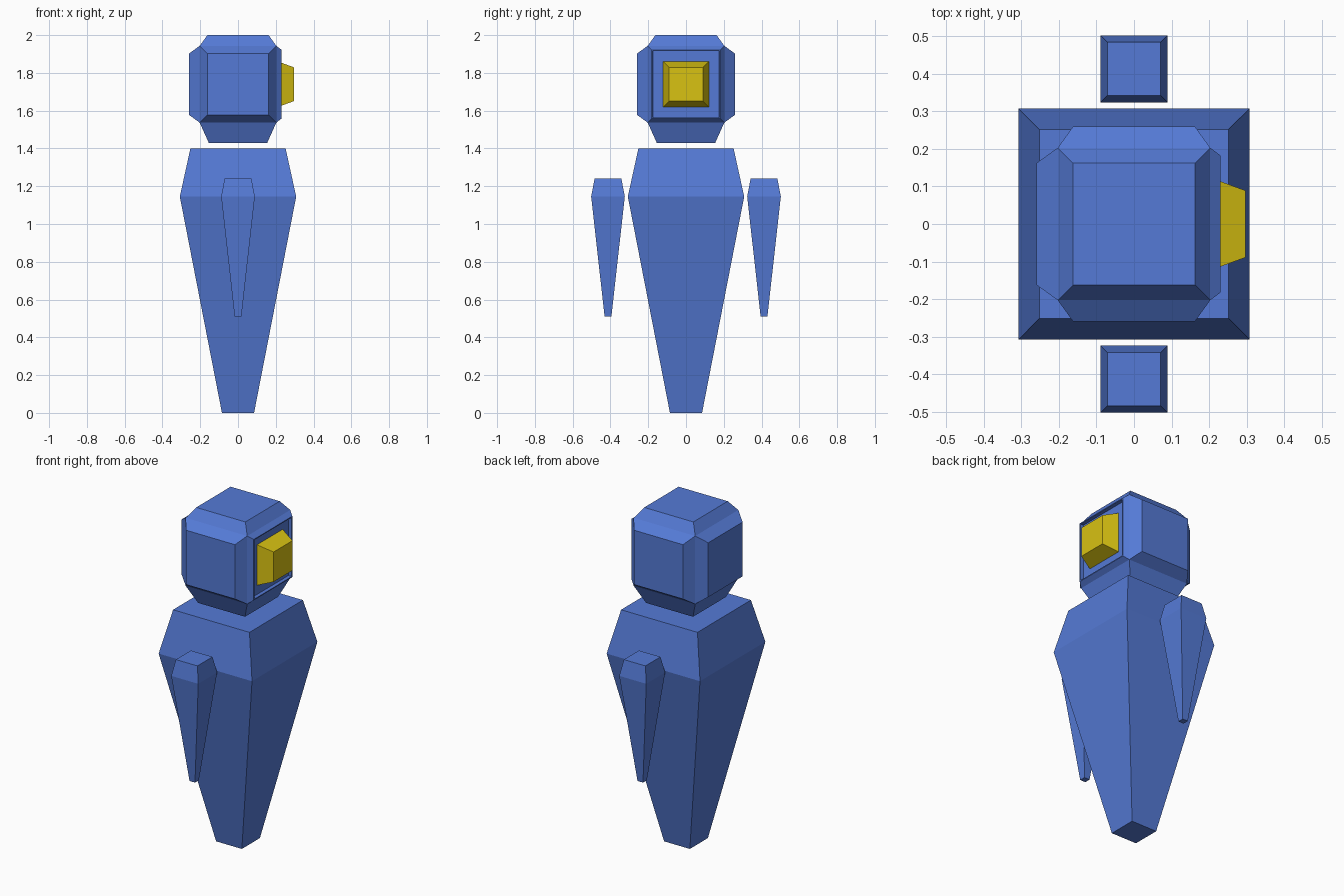
import bpy
import bmesh

if "Cube" in bpy.data.objects:
    bpy.data.objects.remove(bpy.data.objects["Cube"], do_unlink=True)


def make_material(name, color):
    mat = bpy.data.materials.new(name)
    mat.use_nodes = True
    mat.diffuse_color = color
    mat.node_tree.nodes["Principled BSDF"].inputs["Base Color"].default_value = color
    return mat


blue = make_material("blue", (0.09, 0.195, 0.67, 1))
yellow = make_material("yellow", (0.69, 0.54, 0.006, 1))


def finish(name, bm, mat, location=(0, 0, 0)):
    bmesh.ops.recalc_face_normals(bm, faces=bm.faces)
    mesh = bpy.data.meshes.new(name)
    bm.to_mesh(mesh)
    bm.free()
    mesh.materials.append(mat)
    obj = bpy.data.objects.new(name, mesh)
    obj.location = location
    bpy.context.collection.objects.link(obj)
    return obj


def square_column(name, rings, mat, location=(0, 0, 0)):
    """Closed square column through (half width, height) rings."""
    bm = bmesh.new()
    corners = [(-1, -1), (1, -1), (1, 1), (-1, 1)]
    loops = [[bm.verts.new((x * h, y * h, z)) for x, y in corners] for h, z in rings]
    for low, high in zip(loops, loops[1:]):
        for i in range(4):
            j = (i + 1) % 4
            bm.faces.new((low[i], low[j], high[j], high[i]))
    bm.faces.new(loops[0][::-1])
    bm.faces.new(loops[-1])
    return finish(name, bm, mat, location)


# Body and floating arms
square_column("body", [(0.085, 0), (0.308, 1.145), (0.252, 1.4)], blue)
for side, y in (("right", -0.413), ("left", 0.413)):
    square_column(side + "_arm", [(0.018, 0.51), (0.089, 1.145), (0.071, 1.24)],
                  blue, (0, y, 0))

# Head: cube with every side raised into a chamfered panel
bm = bmesh.new()
bmesh.ops.create_cube(bm, size=0.406)
bm.normal_update()
for face in list(bm.faces):
    thickness, depth = 0.058, 0.057
    if face.normal.x > 0.5:
        thickness, depth = 0.03, 0.028
        socket = face
    elif face.normal.z < -0.5:
        thickness, depth = 0.068, 0.107
    bmesh.ops.inset_individual(bm, faces=[face], thickness=thickness, depth=depth)

# Eye socket: thin rim around a shallow recess
bmesh.ops.inset_individual(bm, faces=[socket], thickness=0.008, depth=0)
bmesh.ops.inset_individual(bm, faces=[socket], thickness=0.001, depth=-0.021)
finish("head", bm, blue, (0, 0, 1.74))

# Eye: square frustum facing out of the socket
eye = square_column("eye", [(0.122, 0), (0.089, 0.09)], yellow, (0.207, 0, 1.74))
eye.rotation_euler.y = 1.5708
